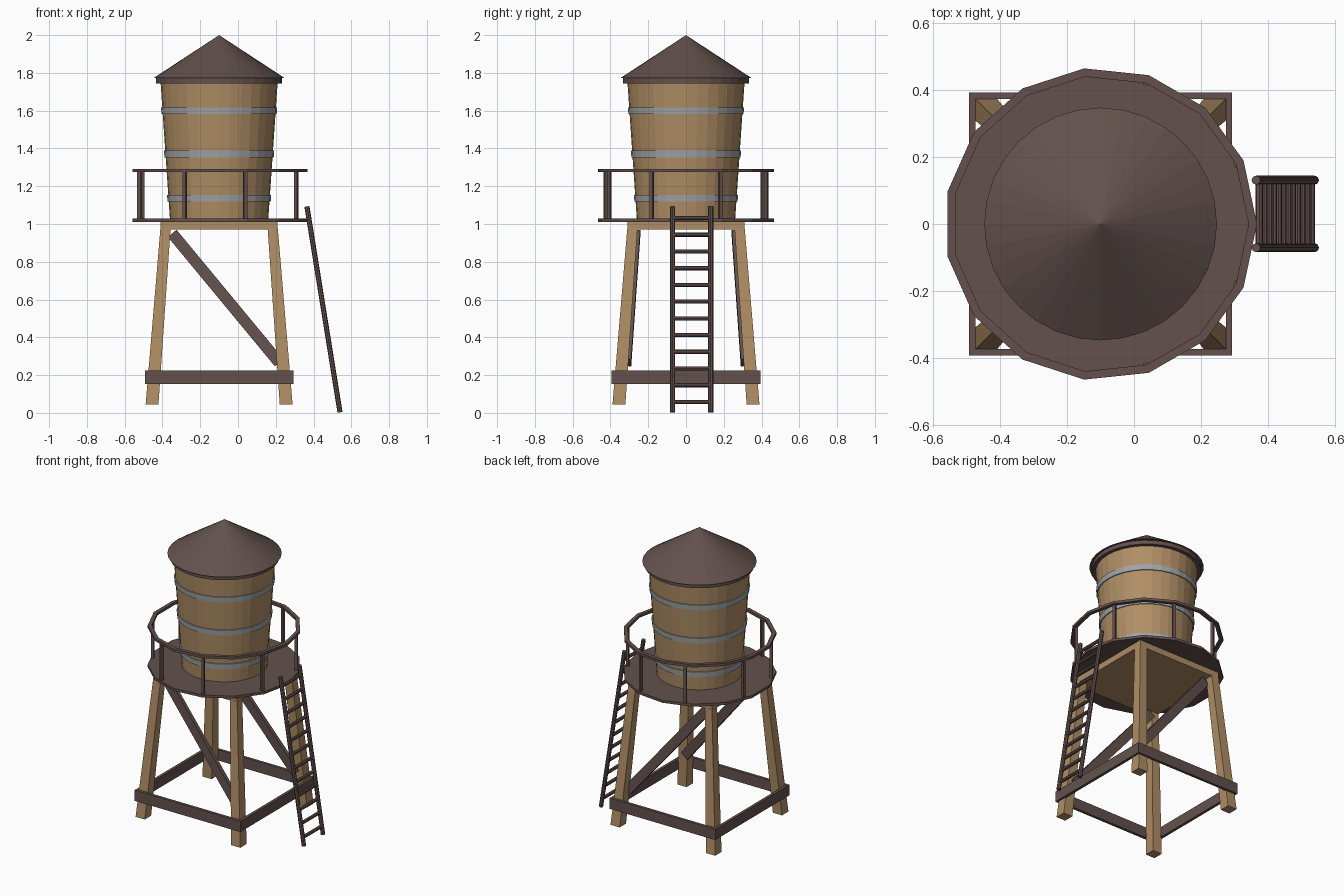
import bpy, bmesh, math
from mathutils import Vector, Matrix

if "Cube" in bpy.data.objects:
    bpy.data.objects.remove(bpy.data.objects["Cube"], do_unlink=True)

CX = -0.1  # tower axis


def material(name, rgb):
    m = bpy.data.materials.new(name)
    m.use_nodes = True
    m.diffuse_color = (*rgb, 1)
    m.node_tree.nodes["Principled BSDF"].inputs["Base Color"].default_value = (*rgb, 1)
    return m


tan_wood = material("tan wood", (0.43, 0.27, 0.13))
dark_wood = material("dark brown wood", (0.125, 0.083, 0.075))
steel = material("grey metal", (0.35, 0.37, 0.38))


def finish(name, bm, mat):
    bmesh.ops.recalc_face_normals(bm, faces=bm.faces)
    me = bpy.data.meshes.new(name)
    bm.to_mesh(me)
    bm.free()
    me.materials.append(mat)
    ob = bpy.data.objects.new(name, me)
    bpy.context.collection.objects.link(ob)
    return ob


def lathe(name, profile, sides, mat):
    """Turn a closed (radius, height) profile around the tower axis."""
    bm = bmesh.new()
    rings = []
    for r, z in profile:
        if r == 0:
            rings.append([bm.verts.new((CX, 0, z))] * sides)
        else:
            angles = [math.tau * i / sides for i in range(sides)]
            rings.append([bm.verts.new((CX + r * math.cos(a), r * math.sin(a), z)) for a in angles])
    for lower, upper in zip(rings, rings[1:] + rings[:1]):
        for i in range(sides):
            j = (i + 1) % sides
            corners = list(dict.fromkeys((lower[i], lower[j], upper[j], upper[i])))
            if len(corners) > 2:
                bm.faces.new(corners)
    return finish(name, bm, mat)


def band(name, r_in, r_low, r_high, z0, z1, sides, mat):
    return lathe(name, [(r_in, z0), (r_low, z0), (r_high, z1), (r_in, z1)], sides, mat)


def box(name, centre, size, mat, angle=0):
    bm = bmesh.new()
    m = Matrix.Translation(centre) @ Matrix.Rotation(angle, 4, 'Z') @ Matrix.Diagonal((*size, 1))
    bmesh.ops.create_cube(bm, size=1, matrix=m)
    return finish(name, bm, mat)


def beam(name, a, b, width, depth, mat):
    """Board from a to b, its depth lying along y."""
    a, b = Vector(a), Vector(b)
    w = (b - a).normalized()
    u = Vector((0, 1, 0)).cross(w).normalized()
    v = w.cross(u)
    frame = Matrix((u, v, w)).transposed().to_4x4()
    bm = bmesh.new()
    m = Matrix.Translation((a + b) / 2) @ frame @ Matrix.Diagonal((width, depth, (b - a).length, 1))
    bmesh.ops.create_cube(bm, size=1, matrix=m)
    return finish(name, bm, mat)


def rod(name, a, b, r, mat):
    a, b = Vector(a), Vector(b)
    bm = bmesh.new()
    m = Matrix.Translation((a + b) / 2) @ (b - a).to_track_quat('Z', 'Y').to_matrix().to_4x4()
    bmesh.ops.create_cone(bm, cap_ends=True, segments=8, radius1=r, radius2=r,
                          depth=(b - a).length, matrix=m)
    return finish(name, bm, mat)


# Tank with metal hoops
lathe("tank", [(0, 1.02), (0.26, 1.02), (0.31, 1.75), (0, 1.75)], 32, tan_wood)
for i, z in enumerate((1.136, 1.371, 1.6)):
    r = 0.268 + (z - 1.136) * 0.0685
    band(f"tank_hoop_{i + 1}", r - 0.02, r + 0.005, r + 0.008, z - 0.018, z + 0.018, 32, steel)

# Conical roof with eave ring
lathe("roof", [(0, 2.0), (0.348, 1.772), (0, 1.772)], 32, dark_wood)
band("roof_eave", 0.295, 0.333, 0.333, 1.745, 1.774, 32, dark_wood)

# Round walkway and railing
lathe("walkway", [(0, 1.011), (0.468, 1.011), (0.468, 1.028), (0, 1.028)], 15, dark_wood)
band("handrail", 0.443, 0.468, 0.468, 1.274, 1.291, 15, dark_wood)
for i, deg in enumerate((24, 72, 114, 162, 204, 246, 288, 336)):
    a = math.radians(deg)
    box(f"rail_post_{i + 1}", (CX + 0.446 * math.cos(a), 0.446 * math.sin(a), 1.151),
        (0.018, 0.018, 0.256), dark_wood, a)

# Square wooden base under the walkway
box("tower_base", (CX, 0, 0.991), (0.62, 0.62, 0.042), tan_wood)

# Four splayed legs, cut level at both ends
for sx in (-1, 1):
    for sy in (-1, 1):
        bm = bmesh.new()
        bmesh.ops.create_cube(bm, size=1)
        for v in bm.verts:
            top = v.co.z > 0
            centre, width = (0.284, 0.054) if top else (0.355, 0.068)
            v.co = (CX + sx * centre + v.co.x * width, sy * centre + v.co.y * width,
                    0.975 if top else 0.045)
        finish(f"{'left' if sx > 0 else 'right'}_{'back' if sy > 0 else 'front'}_leg", bm, tan_wood)

# Boards around the foot of the tower and diagonal braces
for s, end in ((-1, "front"), (1, "back")):
    box(f"{end}_lower_board", (CX, s * 0.384, 0.189), (0.786, 0.019, 0.072), dark_wood)
    beam(f"{end}_diagonal_brace", (CX - 0.248, s * 0.255, 0.95), (CX + 0.318, s * 0.303, 0.266),
         0.06, 0.026, dark_wood)
for s, side in ((-1, "right"), (1, "left")):
    box(f"{side}_lower_board", (CX + s * 0.384, 0, 0.189), (0.019, 0.775, 0.07), dark_wood)

# Leaning ladder
foot, head = Vector((0.54, 0, 0.003)), Vector((0.365, 0, 1.093))
for y, side in ((-0.071, "front"), (0.131, "back")):
    rod(f"ladder_{side}_rail", foot + Vector((0, y, 0)), head + Vector((0, y, 0)), 0.0135, dark_wood)
for k in range(12):
    p = foot.lerp(head, (0.055 + 0.0885 * k) / 1.09)
    rod(f"ladder_rung_{k + 1}", p + Vector((0, -0.071, 0)), p + Vector((0, 0.131, 0)), 0.011, dark_wood)
